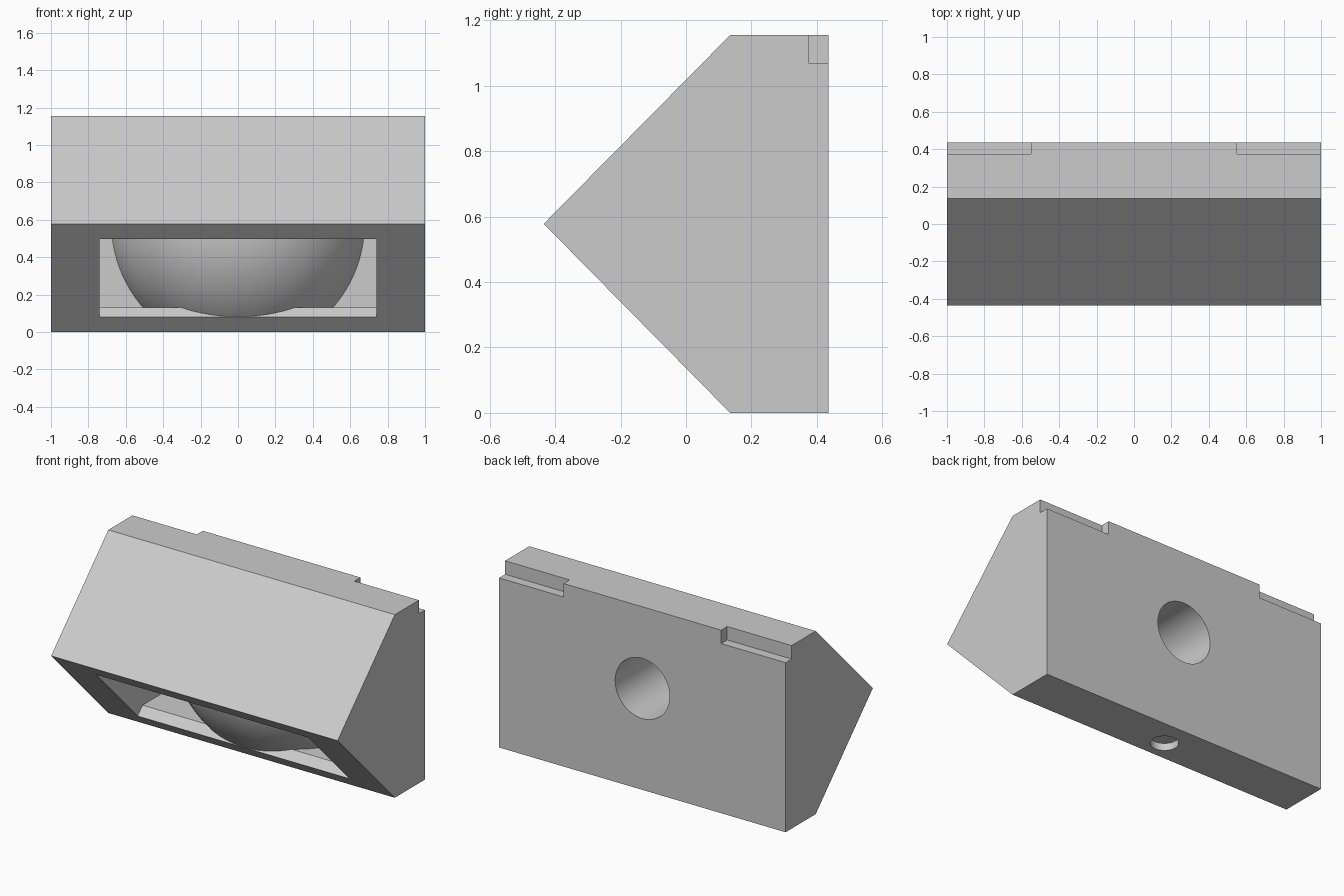
import bpy, bmesh, math
from mathutils import Matrix

if "Cube" in bpy.data.objects:
    bpy.data.objects.remove(bpy.data.objects["Cube"])

grey = bpy.data.materials.new("plain_grey")
grey.diffuse_color = (0.6, 0.6, 0.6, 1)
grey.use_nodes = True
grey.node_tree.nodes["Principled BSDF"].inputs["Base Color"].default_value = grey.diffuse_color


def finish(name, bm, cutter=True):
    bmesh.ops.recalc_face_normals(bm, faces=bm.faces)
    me = bpy.data.meshes.new(name)
    bm.to_mesh(me)
    bm.free()
    ob = bpy.data.objects.new(name, me)
    bpy.context.collection.objects.link(ob)
    me.materials.append(grey)
    ob.hide_render = cutter
    return ob


def prism(name, profile, x0, x1, cutter=True):
    """Extrude a (y, z) profile along x."""
    bm = bmesh.new()
    face = bm.faces.new([bm.verts.new((x0, y, z)) for y, z in profile])
    ext = bmesh.ops.extrude_face_region(bm, geom=[face])["geom"]
    verts = [v for v in ext if isinstance(v, bmesh.types.BMVert)]
    bmesh.ops.translate(bm, vec=(x1 - x0, 0, 0), verts=verts)
    return finish(name, bm, cutter)


def cylinder(name, radius, depth, centre, rot=0.0):
    bm = bmesh.new()
    bmesh.ops.create_cone(bm, cap_ends=True, segments=64, radius1=radius,
                          radius2=radius, depth=depth,
                          matrix=Matrix.Translation(centre) @ Matrix.Rotation(rot, 4, 'X'))
    return finish(name, bm)


def cut(target, tool):
    mod = target.modifiers.new(tool.name, 'BOOLEAN')
    mod.operation, mod.solver, mod.object = 'DIFFERENCE', 'EXACT', tool
    bpy.context.view_layer.objects.active = target
    bpy.ops.object.modifier_apply(modifier=mod.name)
    bpy.data.objects.remove(tool)


# Wedge-fronted housing
body = prism("housing", [(-0.435, 0.578), (0.135, 1.155), (0.435, 1.155),
                         (0.435, 0), (0.135, 0)], -1, 1, cutter=False)

# Inner chamber with its slanted front opening, leaving a solid dome at the back
chamber = prism("chamber_cutter", [(-0.045, -0.02), (0.105, 0.13), (0.37, 0.13),
                                   (0.37, 1.025), (0.105, 1.025), (-0.3425, 0.578),
                                   (-0.31, 0.545), (-0.455, 0.4)], -0.74, 0.74)
bm = bmesh.new()
bmesh.ops.create_uvsphere(bm, u_segments=96, v_segments=48, radius=0.70,
                          matrix=Matrix.Translation((0, 0.55, 0.578)))
cut(chamber, finish("dome", bm))
cut(body, chamber)

# Notches on the upper back corners
for x0, x1 in ((-1.1, -0.55), (0.55, 1.1)):
    cut(body, prism("notch_cutter", [(0.375, 1.07), (0.5, 1.07), (0.5, 1.2), (0.375, 1.2)], x0, x1))

# Deep round hole in the back, shallow one underneath
cut(body, cylinder("back_hole_cutter", 0.19, 0.52, (0, 0.24, 0.64), math.pi / 2))
cut(body, cylinder("bottom_hole_cutter", 0.08, 0.1, (0, 0.265, -0.005)))

bpy.ops.object.select_all(action='DESELECT')
body.select_set(True)
bpy.context.view_layer.objects.active = body
bpy.ops.object.shade_smooth_by_angle(angle=math.radians(25))
